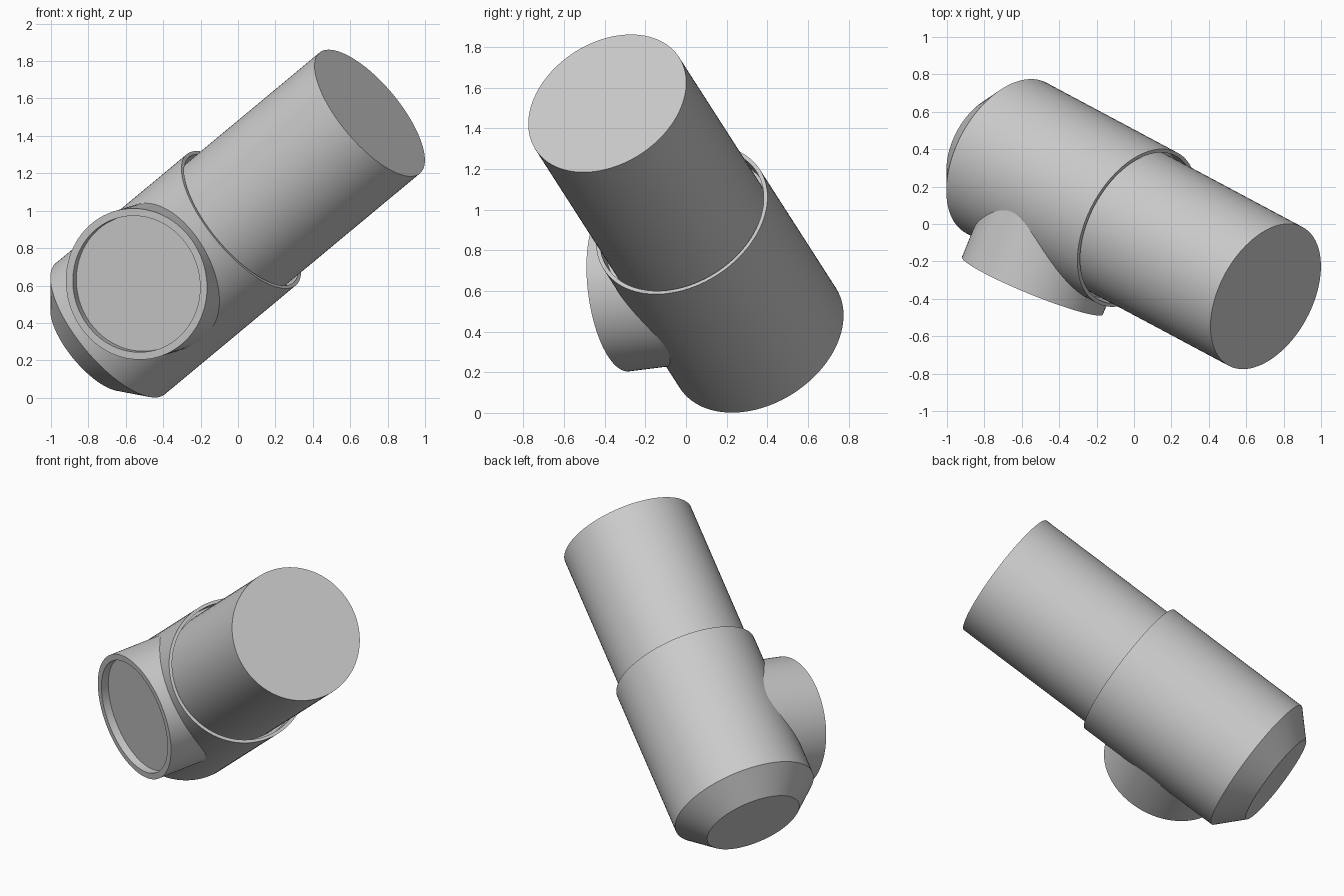
import bpy, bmesh, math
from mathutils import Vector

cube = bpy.data.objects.get("Cube")
if cube:
    bpy.data.objects.remove(cube, do_unlink=True)

grey = bpy.data.materials.new("light_grey")
grey.use_nodes = True
colour = (0.6, 0.6, 0.6, 1)
grey.diffuse_color = colour
grey.node_tree.nodes["Principled BSDF"].inputs["Base Color"].default_value = colour

SEGMENTS = 96


def lathe(name, profile, origin, axis):
    """Revolve (radius, height) points about the axis; zero radius closes an end."""
    bm = bmesh.new()
    rings = []
    for r, h in profile:
        angles = [2 * math.pi * i / SEGMENTS for i in range(SEGMENTS)]
        rings.append([bm.verts.new((r * math.cos(a), r * math.sin(a), h)) for a in angles])
    for low, high in zip(rings, rings[1:]):
        for i in range(SEGMENTS):
            j = (i + 1) % SEGMENTS
            bm.faces.new((low[i], low[j], high[j], high[i]))
    bm.faces.new(rings[0][::-1])
    bm.faces.new(rings[-1])
    bmesh.ops.recalc_face_normals(bm, faces=bm.faces)
    mesh = bpy.data.meshes.new(name)
    bm.to_mesh(mesh)
    bm.free()
    mesh.materials.append(grey)
    ob = bpy.data.objects.new(name, mesh)
    bpy.context.collection.objects.link(ob)
    ob.location = origin
    ob.rotation_mode = "QUATERNION"
    ob.rotation_quaternion = Vector(axis).to_track_quat("Z", "Y")
    bpy.ops.object.select_all(action="DESELECT")
    ob.select_set(True)
    bpy.context.view_layer.objects.active = ob
    bpy.ops.object.shade_smooth_by_angle(angle=math.radians(25))
    return ob


base = Vector((-0.683, 0.353, 0.369))
main_axis = Vector((0.712, -0.38, 0.592)).normalized()
mouth = Vector((-0.543, -0.33, 0.608))
branch_axis = Vector((-0.375, -0.92, -0.115)).normalized()

# Outer sleeve: chamfered foot, straight wall, thin lip around a groove
lathe("outer_sleeve",
      [(0.303, -0.15), (0.456, 0), (0.456, 0.985), (0.436, 0.985), (0.436, 0.9)],
      base, main_axis)

# Inner tube rising out of the sleeve
lathe("inner_tube", [(0.42, 0.88), (0.42, 1.95)], base, main_axis)

# Side branch with a rim around a recessed disc
lathe("side_branch",
      [(0.407, -0.5), (0.407, 0), (0.367, 0), (0.367, -0.05)],
      mouth, branch_axis)
